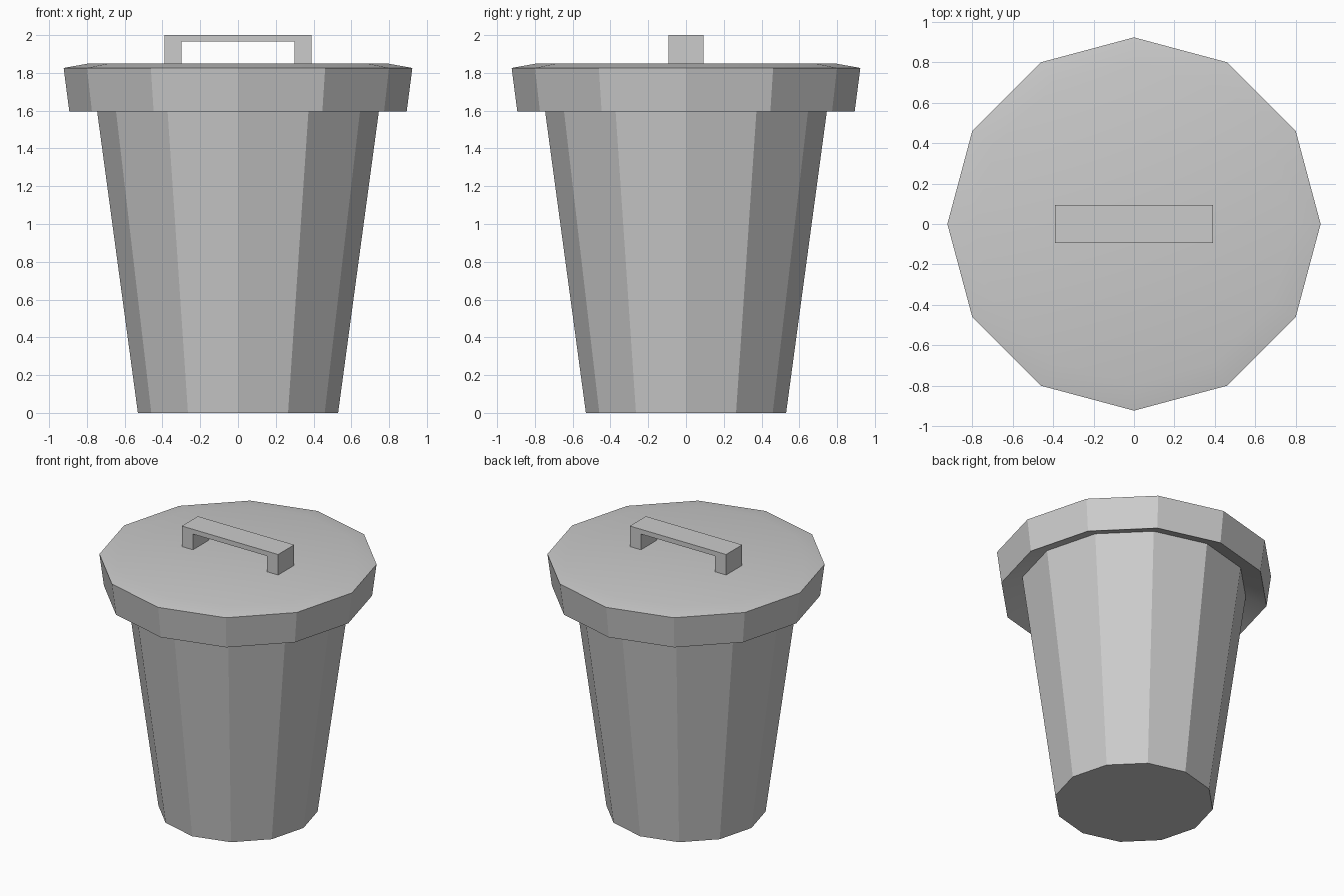
import bpy, bmesh, math

if "Cube" in bpy.data.objects:
    bpy.data.objects.remove(bpy.data.objects["Cube"])

SIDES = 12


def add_object(name, bm):
    bmesh.ops.recalc_face_normals(bm, faces=bm.faces)
    mesh = bpy.data.meshes.new(name)
    bm.to_mesh(mesh)
    bm.free()
    obj = bpy.data.objects.new(name, mesh)
    bpy.context.collection.objects.link(obj)
    return obj


def lathe(name, profile):
    """Closed faceted shell through (radius, height) rings, capped at both ends."""
    bm = bmesh.new()
    rings = []
    for r, z in profile:
        angles = [math.tau * i / SIDES for i in range(SIDES)]
        rings.append([bm.verts.new((r * math.cos(a), r * math.sin(a), z)) for a in angles])
    for low, high in zip(rings, rings[1:]):
        for i in range(SIDES):
            j = (i + 1) % SIDES
            bm.faces.new((low[i], low[j], high[j], high[i]))
    bm.faces.new(rings[0])
    bm.faces.new(rings[-1])
    return add_object(name, bm)


# Tapered bin with overhanging lid: body, sloped underside, rim, shallow crown
can = lathe("bin_with_lid", [(0.53, 0), (0.753, 1.65), (0.893, 1.595),
                             (0.923, 1.826), (0.79, 1.85)])

# Smooth the shallow crown, keep the sides faceted
bpy.context.view_layer.objects.active = can
can.select_set(True)
bpy.ops.object.shade_smooth_by_angle(angle=math.radians(20))

# Bracket handle: U-shaped profile extruded in depth
half_depth = 0.093
outline = [(-0.39, 1.85), (-0.30, 1.85), (-0.30, 1.965), (0.30, 1.965),
           (0.30, 1.85), (0.39, 1.85), (0.39, 2.0), (-0.39, 2.0)]
bm = bmesh.new()
face = bm.faces.new([bm.verts.new((x, -half_depth, z)) for x, z in outline])
extruded = bmesh.ops.extrude_face_region(bm, geom=[face], use_keep_orig=True)
moved = [v for v in extruded["geom"] if isinstance(v, bmesh.types.BMVert)]
bmesh.ops.translate(bm, verts=moved, vec=(0, 2 * half_depth, 0))
add_object("lid_handle", bm)
